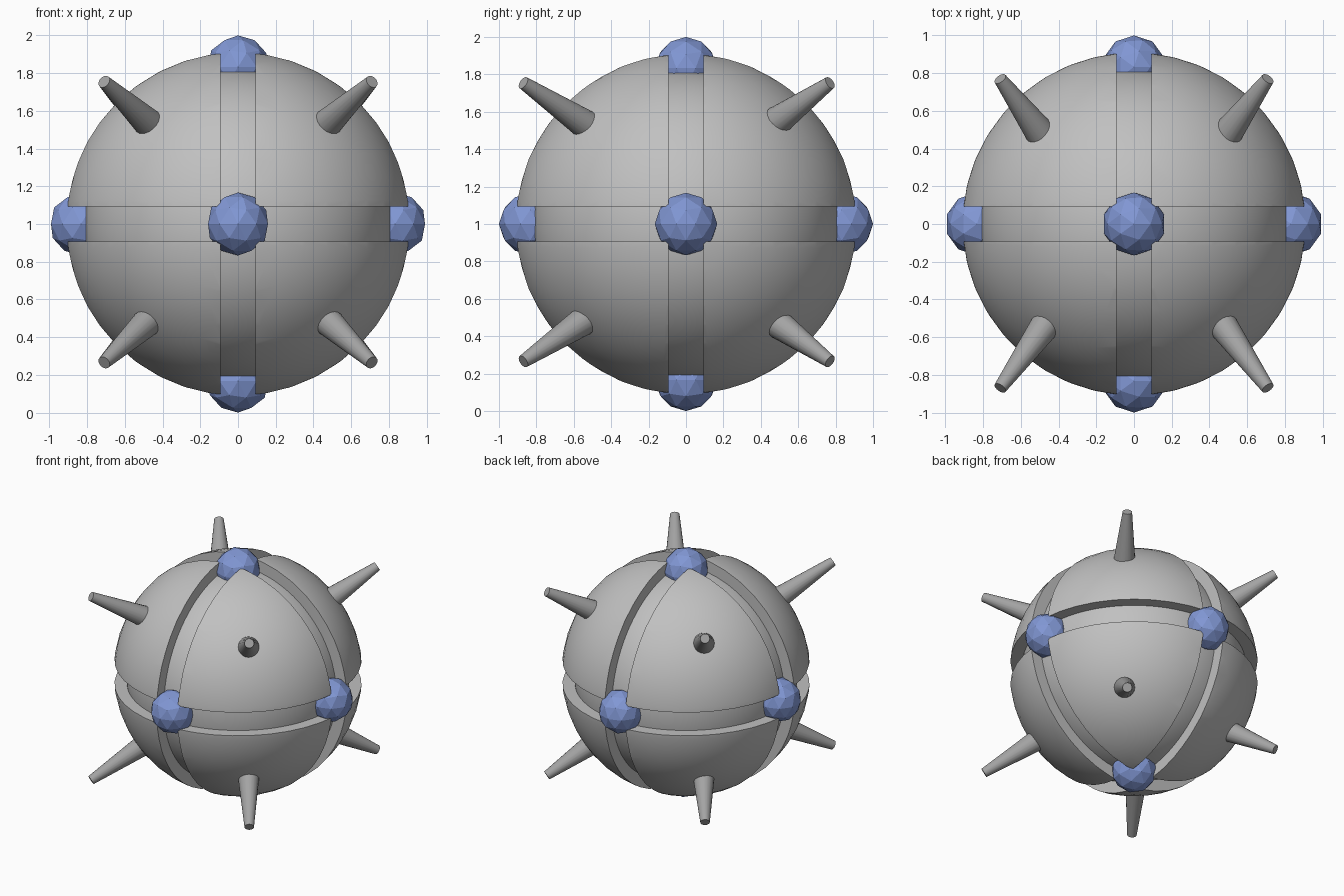
import bpy, bmesh
from mathutils import Vector

cube = bpy.data.objects.get("Cube")
if cube:
    bpy.data.objects.remove(cube, do_unlink=True)

CENTER = Vector((0, 0, 1))
SHELL_R, CORE_R, GROOVE = 0.915, 0.822, 0.094
BALL_R, BALL_DIST = 0.167, 0.833


def material(name, rgb):
    m = bpy.data.materials.new(name)
    m.use_nodes = True
    m.diffuse_color = (*rgb, 1)
    m.node_tree.nodes["Principled BSDF"].inputs["Base Color"].default_value = (*rgb, 1)
    return m


shell_grey = material("shell grey", (0.53, 0.53, 0.53))
spike_grey = material("spike grey", (0.37, 0.37, 0.37))
node_blue = material("node blue", (0.22, 0.31, 0.66))


def add_object(name, bm, mat, location, smooth=True, mirror=None):
    bmesh.ops.recalc_face_normals(bm, faces=bm.faces[:])
    mesh = bpy.data.meshes.new(name)
    bm.to_mesh(mesh)
    bm.free()
    mesh.materials.append(mat)
    ob = bpy.data.objects.new(name, mesh)
    ob.location = location
    bpy.context.collection.objects.link(ob)
    if smooth:
        bpy.ops.object.select_all(action='DESELECT')
        ob.select_set(True)
        bpy.context.view_layer.objects.active = ob
        bpy.ops.object.shade_smooth_by_angle(angle=0.6)
    if mirror:
        mod = ob.modifiers.new("Mirror", 'MIRROR')
        mod.use_axis = mirror
        mod.use_mirror_merge = False
    return ob


# Inner core: the floor of the grooves
bm = bmesh.new()
bmesh.ops.create_icosphere(bm, subdivisions=5, radius=CORE_R)
add_object("core", bm, shell_grey, CENTER)

# Outer plates: one eighth of a sphere, trimmed by three planes and mirrored
bm = bmesh.new()
bmesh.ops.create_icosphere(bm, subdivisions=4, radius=SHELL_R)
for axis in range(3):
    normal = Vector((0, 0, 0))
    normal[axis] = 1
    bmesh.ops.bisect_plane(bm, geom=bm.verts[:] + bm.edges[:] + bm.faces[:],
                           plane_co=normal * GROOVE, plane_no=normal, clear_inner=True)
    bmesh.ops.holes_fill(bm, edges=[e for e in bm.edges if e.is_boundary], sides=0)
add_object("shell_plates", bm, shell_grey, CENTER, mirror=(True, True, True))

# Faceted balls where the grooves cross
directions = {"left": (1, 0, 0), "right": (-1, 0, 0), "front": (0, -1, 0),
              "back": (0, 1, 0), "top": (0, 0, 1), "bottom": (0, 0, -1)}
for side, d in directions.items():
    bm = bmesh.new()
    bmesh.ops.create_icosphere(bm, subdivisions=2, radius=BALL_R)
    add_object(side + "_ball", bm, node_blue, CENTER + Vector(d) * BALL_DIST, smooth=False)


# Tapered spikes, one for each plate; the root is sunk below the surface
def spikes(name, root, tip):
    root, tip = Vector(root), Vector(tip)
    axis = tip - root
    root = root - axis * 0.3
    axis = tip - root
    bm = bmesh.new()
    bmesh.ops.create_cone(bm, cap_ends=True, segments=20, radius1=0.09,
                          radius2=0.035, depth=axis.length)
    bmesh.ops.rotate(bm, verts=bm.verts[:], cent=(0, 0, 0),
                     matrix=axis.to_track_quat('Z', 'Y').to_matrix())
    bmesh.ops.translate(bm, verts=bm.verts[:], vec=(root + tip) / 2)
    add_object(name, bm, spike_grey, CENTER + Vector((0, 0, 0.01)),
               mirror=(True, False, True))


spikes("front_spikes", (0.48, -0.55, 0.53), (0.71, -0.87, 0.745))
spikes("back_spikes", (0.51, 0.50, 0.55), (0.71, 0.77, 0.745))
